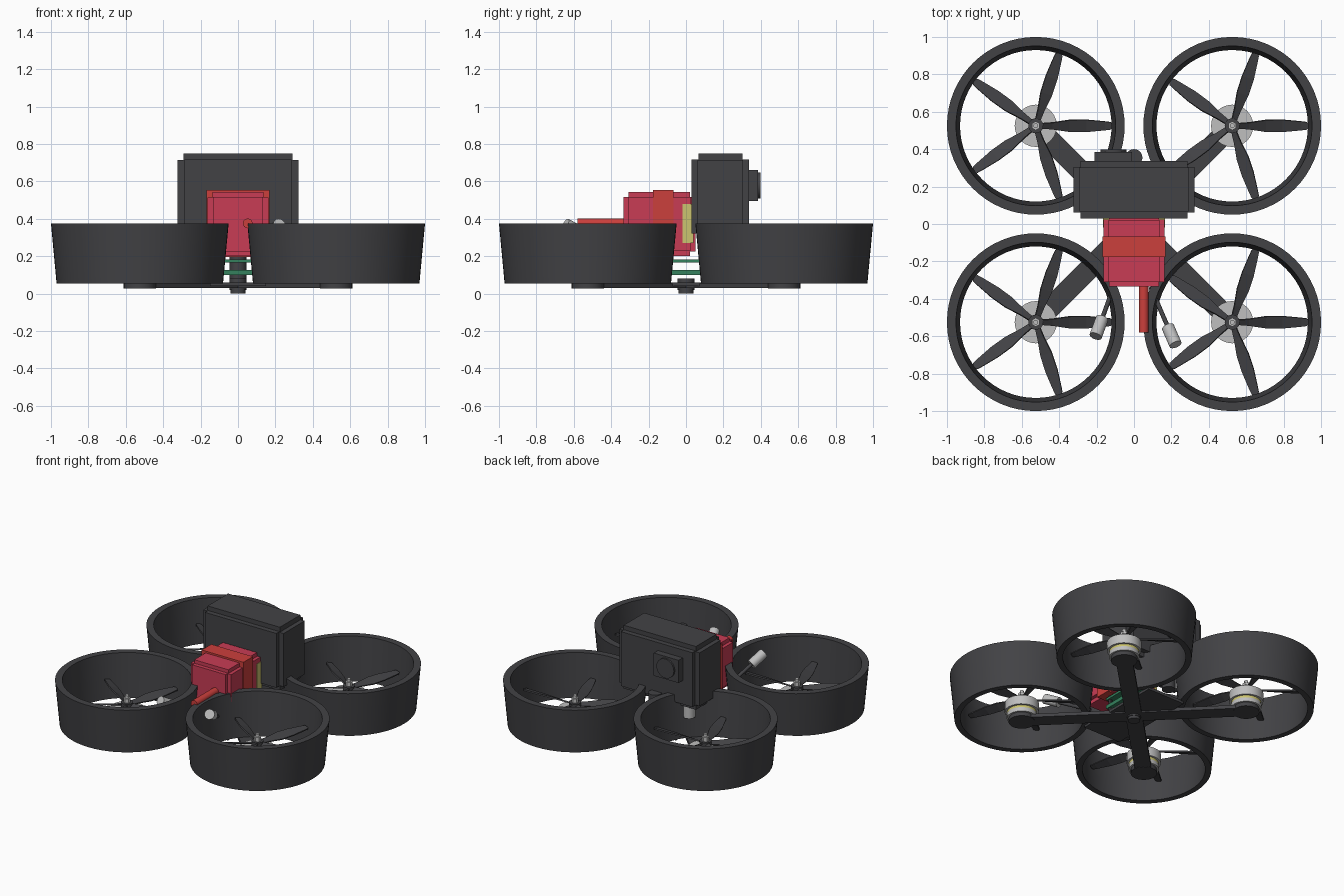
import bpy, bmesh, math
from mathutils import Vector, Matrix

cube = bpy.data.objects.get("Cube")
if cube:
    bpy.data.objects.remove(cube, do_unlink=True)


def material(name, rgb):
    m = bpy.data.materials.new(name)
    m.use_nodes = True
    m.diffuse_color = (*rgb, 1)
    m.node_tree.nodes["Principled BSDF"].inputs["Base Color"].default_value = (*rgb, 1)
    return m


DARK = material("charcoal", (0.055, 0.055, 0.06))
CRIMSON = material("crimson", (0.58, 0.045, 0.09))
RED = material("warm red", (0.6, 0.05, 0.045))
SILVER = material("silver", (0.52, 0.52, 0.52))
GREEN = material("board green", (0.035, 0.22, 0.11))
YELLOW = material("pale yellow", (0.6, 0.55, 0.16))


def finish(name, bm, mat, smooth=False):
    bmesh.ops.recalc_face_normals(bm, faces=bm.faces)
    mesh = bpy.data.meshes.new(name)
    bm.to_mesh(mesh)
    bm.free()
    mesh.materials.append(mat)
    ob = bpy.data.objects.new(name, mesh)
    bpy.context.collection.objects.link(ob)
    if smooth:
        bpy.ops.object.select_all(action="DESELECT")
        ob.select_set(True)
        bpy.context.view_layer.objects.active = ob
        bpy.ops.object.shade_smooth_by_angle(angle=math.radians(35))
    return ob


def add_box(bm, lo, hi, turn=0):
    lo, hi = Vector(lo), Vector(hi)
    mat = (Matrix.Rotation(turn, 4, "Z") @ Matrix.Translation((lo + hi) / 2)
           @ Matrix.Diagonal((*(hi - lo), 1)))
    bmesh.ops.create_cube(bm, size=1, matrix=mat)


def box(name, lo, hi, mat, turn=0):
    bm = bmesh.new()
    add_box(bm, lo, hi, turn)
    return finish(name, bm, mat)


def stepped_box(name, lo, hi, step, mat):
    """Three crossed boxes: every face stands proud of its edges by step."""
    bm = bmesh.new()
    for axis in range(3):
        inset = Vector((step, step, step))
        inset[axis] = 0
        other = (axis + 1) % 3
        inset[other] *= 0.9
        add_box(bm, Vector(lo) + inset, Vector(hi) - inset)
    return finish(name, bm, mat)


def rod(name, a, b, r, mat, sides=24):
    a, b = Vector(a), Vector(b)
    turn = (b - a).to_track_quat("Z", "Y").to_matrix().to_4x4()
    bm = bmesh.new()
    bmesh.ops.create_cone(bm, cap_ends=True, segments=sides, radius1=r, radius2=r,
                          depth=(b - a).length,
                          matrix=Matrix.Translation((a + b) / 2) @ turn)
    return finish(name, bm, mat, sides > 8)


def duct(name, x, y):
    bm = bmesh.new()
    profile = [(0.445, 0.055), (0.475, 0.375), (0.427, 0.375), (0.405, 0.055)]
    pts = [bm.verts.new((r, 0, z)) for r, z in profile]
    edges = [bm.edges.new((pts[i], pts[(i + 1) % 4])) for i in range(4)]
    bmesh.ops.spin(bm, geom=pts + edges, cent=(0, 0, 0), axis=(0, 0, 1),
                   angle=math.tau, steps=64)
    bmesh.ops.remove_doubles(bm, verts=bm.verts, dist=0.0005)
    bmesh.ops.translate(bm, verts=bm.verts, vec=(x, y, 0))
    finish(name, bm, DARK, True)


def propeller(name, x, y, z):
    bm = bmesh.new()
    # distance from the hub, half width
    stations = [(0.02, 0.014), (0.09, 0.02), (0.18, 0.034), (0.27, 0.034),
                (0.37, 0.024), (0.4, 0.02), (0.407, 0.012)]
    for k in range(5):
        spin = Matrix.Translation((x, y, z)) @ Matrix.Rotation(k * math.tau / 5, 4, "Z")
        rings = []
        for d, w in stations:
            pitch = Matrix.Rotation(0.6 - d, 4, "X")
            rings.append([bm.verts.new(spin @ pitch @ Vector((d, s * w, t * 0.005)))
                          for s, t in ((-1, -1), (1, -1), (1, 1), (-1, 1))])
        for p, q in zip(rings, rings[1:]):
            for i in range(4):
                j = (i + 1) % 4
                bm.faces.new((p[i], p[j], q[j], q[i]))
        bm.faces.new(rings[0])
        bm.faces.new(rings[-1])
    finish(name, bm, DARK)


# Four rotor units: duct, arm, mount, motor, propeller
C = 0.525
for sx, side in ((1, "left"), (-1, "right")):
    for sy, end in ((-1, "front"), (1, "back")):
        x, y, tag = sx * C, sy * C, f"{end}_{side}"
        duct("duct_" + tag, x, y)
        box("arm_" + tag, (0, -0.055, 0.03), (C * math.sqrt(2), 0.055, 0.055), DARK,
            math.atan2(y, x))
        for part, z0, z1, r, mat in (
                ("motor_mount", 0.028, 0.056, 0.087, DARK),
                ("motor_base", 0.056, 0.085, 0.1, SILVER),
                ("motor_winding", 0.085, 0.103, 0.098, YELLOW),
                ("motor_bell", 0.103, 0.17, 0.113, SILVER),
                ("propeller_hub", 0.17, 0.215, 0.04, DARK),
                ("motor_shaft", 0.21, 0.265, 0.013, SILVER)):
            rod(f"{part}_{tag}", (x, y, z0), (x, y, z1), r, mat)
        rod("propeller_nut_" + tag, (x, y, 0.215), (x, y, 0.245), 0.024, SILVER, 6)
        propeller("propeller_" + tag, x, y, 0.198)

# Frame and electronics stack
box("base_plate", (-0.15, -0.33, 0.04), (0.15, 0.33, 0.06), DARK)
rod("centre_bolt", (0, 0, 0.02), (0, 0, 0.08), 0.045, DARK)
rod("centre_bolt_tip", (0, 0, 0), (0, 0, 0.02), 0.04, DARK)
box("lower_board", (-0.13, -0.13, 0.1), (0.13, 0.13, 0.127), GREEN)
box("upper_board", (-0.13, -0.13, 0.165), (0.13, 0.13, 0.182), GREEN)
for sx in (-1, 1):
    for sy in (-1, 1):
        rod("standoff", (sx * 0.11, sy * 0.11, 0.06), (sx * 0.11, sy * 0.11, 0.21),
            0.012, DARK, 8)
rod("rear_post", (0, 0.355, 0.08), (0, 0.355, 0.36), 0.045, DARK)
rod("capacitor", (-0.2, 0.25, 0.2), (-0.2, 0.25, 0.34), 0.042, SILVER)

# Battery with its strap and pad
stepped_box("battery", (-0.162, -0.335, 0.2), (0.162, 0.05, 0.542), 0.028, CRIMSON)
box("battery_strap", (-0.168, -0.177, 0.195), (0.168, -0.067, 0.555), RED)
box("battery_pad", (-0.165, -0.02, 0.27), (0.165, 0.04, 0.48), YELLOW)
rod("antenna_tube", (0.052, -0.58, 0.375), (0.052, -0.3, 0.375), 0.026, RED)

# Camera with a square lens housing on its back face
stepped_box("camera_body", (-0.323, 0.03, 0.29), (0.323, 0.337, 0.75), 0.036, DARK)
box("lens_housing", (-0.21, 0.33, 0.495), (-0.01, 0.385, 0.66), DARK)
rod("lens", (-0.11, 0.38, 0.578), (-0.11, 0.397, 0.578), 0.07, DARK, 32)

# Two receiver antennas with capped tips
for side, base, tip in (("right", (-0.11, -0.34, 0.18), (-0.205, -0.6, 0.335)),
                        ("left", (0.09, -0.34, 0.2), (0.222, -0.645, 0.37))):
    base, tip = Vector(base), Vector(tip)
    neck = tip + (base - tip).normalized() * 0.115
    rod("antenna_stem_" + side, base, neck, 0.012, DARK, 12)
    rod("antenna_tip_" + side, neck, tip, 0.034, SILVER)
